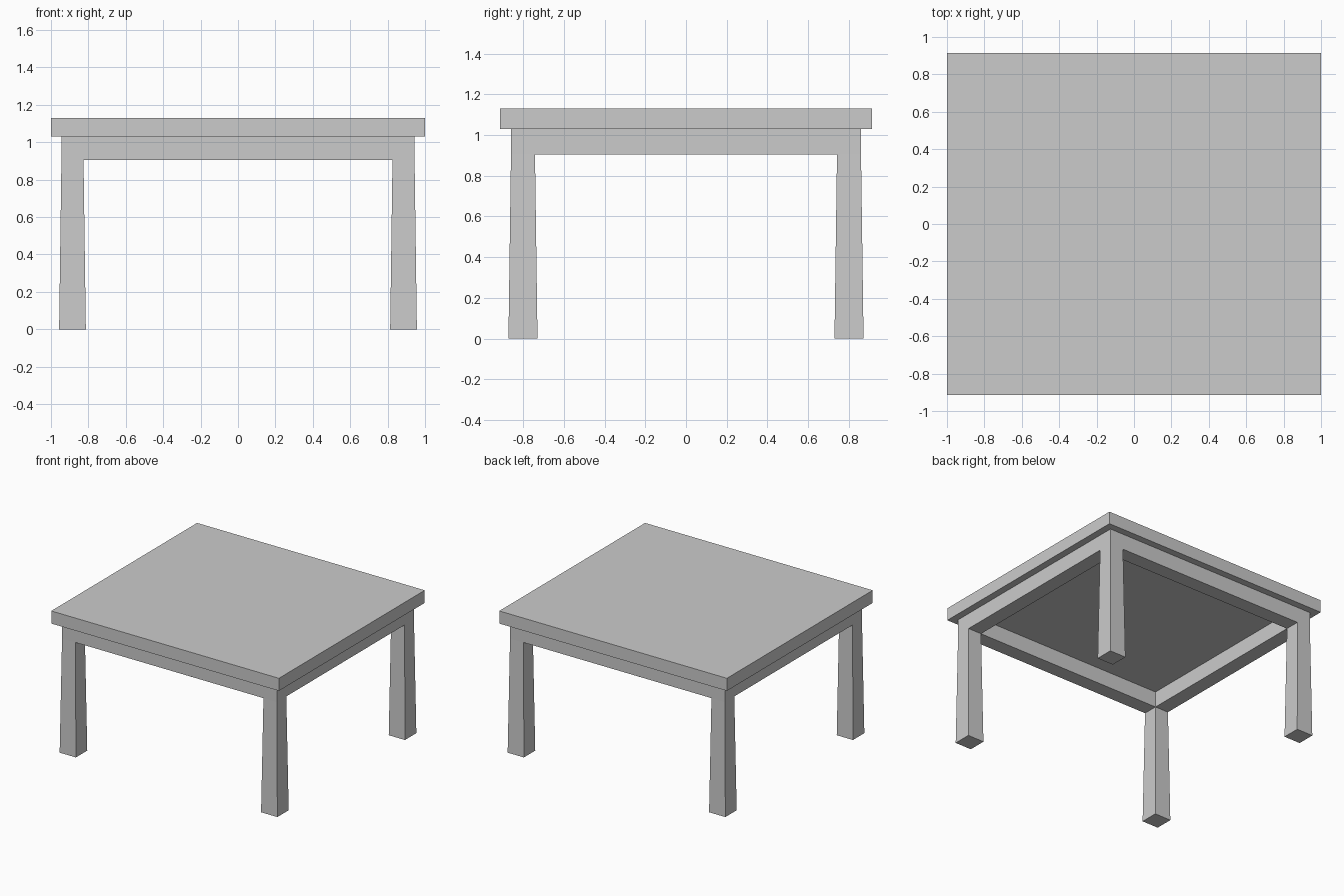
import bpy, bmesh
from mathutils import Vector

if "Cube" in bpy.data.objects:
    bpy.data.objects.remove(bpy.data.objects["Cube"])

TOP_Z, SLAB_Z, RAIL_Z = 1.13, 1.03, 0.905   # tabletop top, its underside, rail underside
OUT_X, IN_X = 0.944, 0.826                  # outer / inner faces of the rails
OUT_Y, IN_Y = 0.860, 0.742
FOOT_SCALE = 1.21                           # legs widen slightly towards the floor


def add_object(name, bm):
    bmesh.ops.recalc_face_normals(bm, faces=bm.faces)
    mesh = bpy.data.meshes.new(name)
    bm.to_mesh(mesh)
    bm.free()
    obj = bpy.data.objects.new(name, mesh)
    bpy.context.collection.objects.link(obj)
    return obj


# Tabletop: flat slab overhanging the frame
bm = bmesh.new()
bmesh.ops.create_cube(bm, size=1)
bmesh.ops.scale(bm, vec=(2.0, 1.83, TOP_Z - SLAB_Z), verts=bm.verts)
bmesh.ops.translate(bm, vec=(0, 0, (TOP_Z + SLAB_Z) / 2), verts=bm.verts)
add_object("tabletop", bm)

# Frame: ring of eight cells (four corners, four rails) pulled down to rail depth
bm = bmesh.new()
xs, ys = (-OUT_X, -IN_X, IN_X, OUT_X), (-OUT_Y, -IN_Y, IN_Y, OUT_Y)
grid = [[bm.verts.new((x, y, SLAB_Z)) for x in xs] for y in ys]
for j in range(3):
    for i in range(3):
        if (i, j) != (1, 1):
            bm.faces.new((grid[j][i], grid[j][i + 1], grid[j + 1][i + 1], grid[j + 1][i]))
ext = bmesh.ops.extrude_face_region(bm, geom=bm.faces[:])["geom"]
bmesh.ops.translate(bm, vec=(0, 0, RAIL_Z - SLAB_Z),
                    verts=[v for v in ext if isinstance(v, bmesh.types.BMVert)])
under = [f for f in ext if isinstance(f, bmesh.types.BMFace)]

# Legs: corner cells pulled down to the floor and widened
corners = []
for f in under:
    c = f.calc_center_median()
    if abs(c.x) > IN_X and abs(c.y) > IN_Y:
        corners.append(f)
for foot in bmesh.ops.extrude_discrete_faces(bm, faces=corners)["faces"]:
    c = foot.calc_center_median()
    for v in foot.verts:
        d = (v.co - c) * FOOT_SCALE
        v.co = Vector((c.x + d.x, c.y + d.y, 0))
add_object("rails_and_legs", bm)
